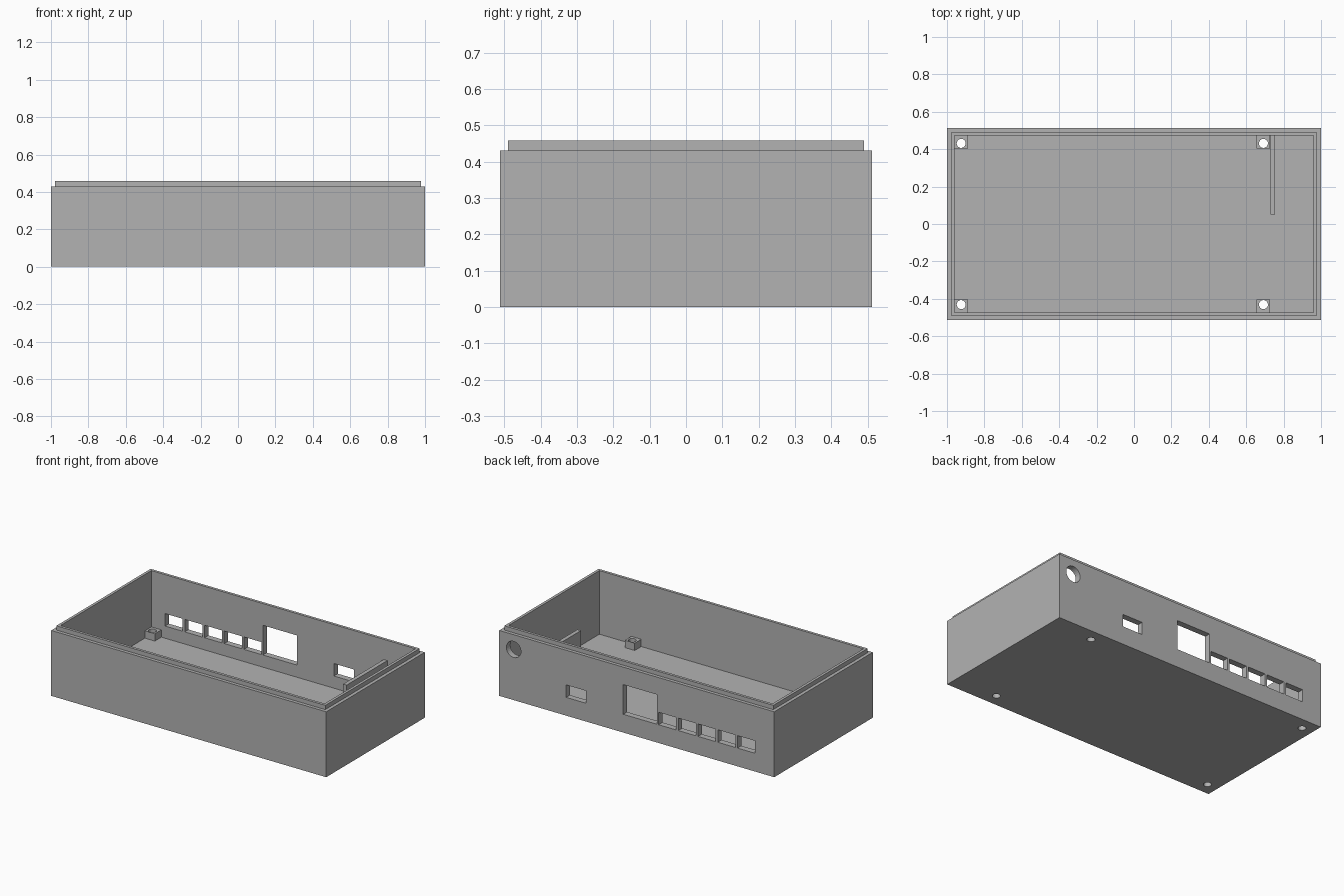
import bpy, bmesh
from mathutils import Matrix, Vector

if "Cube" in bpy.data.objects:
    bpy.data.objects.remove(bpy.data.objects["Cube"], do_unlink=True)

HALF_X, HALF_Y = 1.0, 0.512
WALL, FLOOR, RIM, LIP_TOP = 0.04, 0.04, 0.43, 0.458

grey = bpy.data.materials.new("enclosure grey")
grey.use_nodes = True
grey.diffuse_color = (0.45, 0.45, 0.45, 1)
grey.node_tree.nodes["Principled BSDF"].inputs["Base Color"].default_value = grey.diffuse_color


def make_object(name, bm):
    bmesh.ops.recalc_face_normals(bm, faces=bm.faces)
    mesh = bpy.data.meshes.new(name)
    bm.to_mesh(mesh)
    bm.free()
    mesh.materials.append(grey)
    obj = bpy.data.objects.new(name, mesh)
    bpy.context.collection.objects.link(obj)
    return obj


def box(name, low, high):
    bm = bmesh.new()
    low, high = Vector(low), Vector(high)
    place = Matrix.Translation((low + high) / 2) @ Matrix.Diagonal((*(high - low), 1))
    bmesh.ops.create_cube(bm, size=1, matrix=place)
    return make_object(name, bm)


def cylinder(name, centre, radius, depth, axis="Z"):
    bm = bmesh.new()
    turn = Matrix.Rotation(1.570796, 4, "X") if axis == "Y" else Matrix()
    bmesh.ops.create_cone(bm, cap_ends=True, segments=32, radius1=radius, radius2=radius,
                          depth=depth, matrix=Matrix.Translation(centre) @ turn)
    return make_object(name, bm)


def cut(target, cutter):
    cutter.hide_render = True
    mod = target.modifiers.new("cut", "BOOLEAN")
    mod.operation = "DIFFERENCE"
    mod.solver = "EXACT"
    mod.object = cutter
    bpy.context.view_layer.objects.active = target
    bpy.ops.object.modifier_apply(modifier=mod.name)


def discard(obj):
    bpy.data.objects.remove(obj, do_unlink=True)


# Tray: rectangular loops lofted over the outside, the stepped lip and the inside
bm = bmesh.new()
profile = [(0, 0), (0, RIM), (0.022, RIM), (0.022, LIP_TOP), (WALL, LIP_TOP), (WALL, FLOOR)]
rings = []
for inset, z in profile:
    x, y = HALF_X - inset, HALF_Y - inset
    rings.append([bm.verts.new((sx * x, sy * y, z))
                  for sx, sy in ((-1, -1), (1, -1), (1, 1), (-1, 1))])
for a, b in zip(rings, rings[1:]):
    for i in range(4):
        j = (i + 1) % 4
        bm.faces.new((a[i], a[j], b[j], b[i]))
bm.faces.new(rings[0])
bm.faces.new(rings[-1])
tray = make_object("tray", bm)

# Back wall openings: (x low, x high, z high), all sharing one sill height
SILL = 0.12
openings = [(0.367, 0.513, 0.202), (-0.149, 0.098, 0.315)]
openings += [(-0.287 - 0.1435 * i, -0.159 - 0.1435 * i, 0.202) for i in range(5)]
for x0, x1, top in openings:
    cutter = box("port_cutter", (x0, HALF_Y - 0.1, SILL), (x1, HALF_Y + 0.1, top))
    cut(tray, cutter)
    discard(cutter)
cutter = cylinder("cable_cutter", (0.895, HALF_Y, 0.333), 0.053, 0.2, "Y")
cut(tray, cutter)
discard(cutter)

# Mounting posts with screw holes through the floor
for end, px in (("left", 0.692), ("right", -0.924)):
    for side, s in (("front", -1), ("back", 1)):
        py = s * 0.438
        post = box(f"{side}_{end}_post", (px - 0.036, py - 0.034, FLOOR),
                   (px + 0.036, py + 0.034, 0.088))
        cutter = cylinder("screw_cutter", (px, s * 0.431, 0.05), 0.024, 0.3)
        cut(tray, cutter)
        cut(post, cutter)
        discard(cutter)

# Internal divider reaching in from the back wall
box("divider", (0.729, 0.05, FLOOR), (0.755, HALF_Y - WALL, 0.325))
